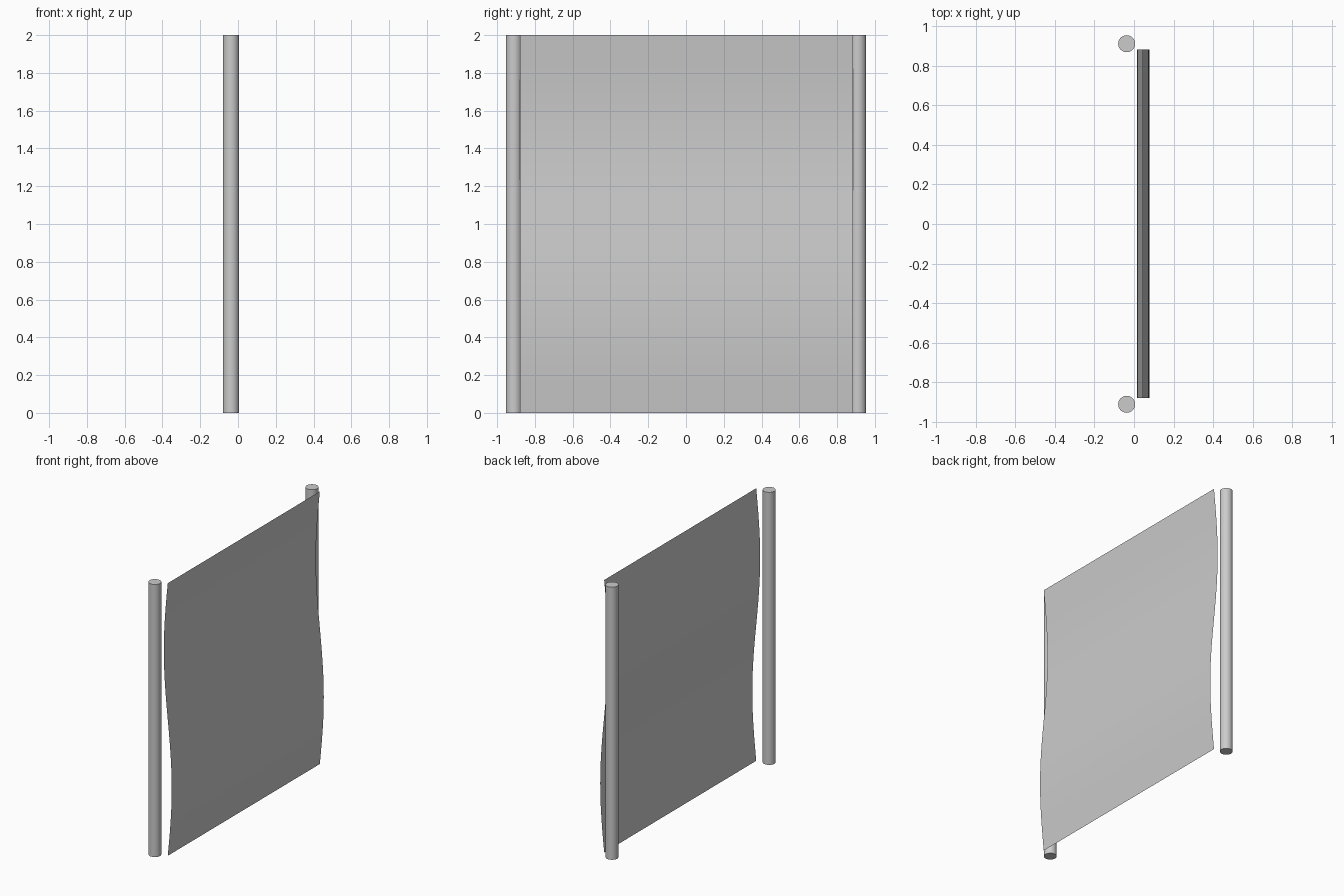
import bpy, bmesh, math

if "Cube" in bpy.data.objects:
    bpy.data.objects.remove(bpy.data.objects["Cube"])

HEIGHT = 2.0

def add_object(name, bm):
    mesh = bpy.data.meshes.new(name)
    bm.to_mesh(mesh)
    bm.free()
    obj = bpy.data.objects.new(name, mesh)
    bpy.context.collection.objects.link(obj)
    return obj

# Two upright round poles
for side, name in ((-1, "front_pole"), (1, "back_pole")):
    bpy.ops.mesh.primitive_cylinder_add(
        vertices=32, radius=0.043, depth=HEIGHT,
        location=(-0.037, side * 0.911, HEIGHT / 2))
    bpy.context.object.name = name
    bpy.ops.object.shade_smooth_by_angle(angle=math.radians(40))

# Thin cloth sheet with one full wave over its height
bm = bmesh.new()
STEPS = 24
rows = []
for i in range(STEPS + 1):
    z = HEIGHT * i / STEPS
    x = 0.046 + 0.032 * math.sin(math.pi * z)
    rows.append([bm.verts.new((x, y, z)) for y in (-0.88, 0.883)])
for low, high in zip(rows, rows[1:]):
    face = bm.faces.new((low[0], low[1], high[1], high[0]))
    face.smooth = True
add_object("cloth_sheet", bm)
